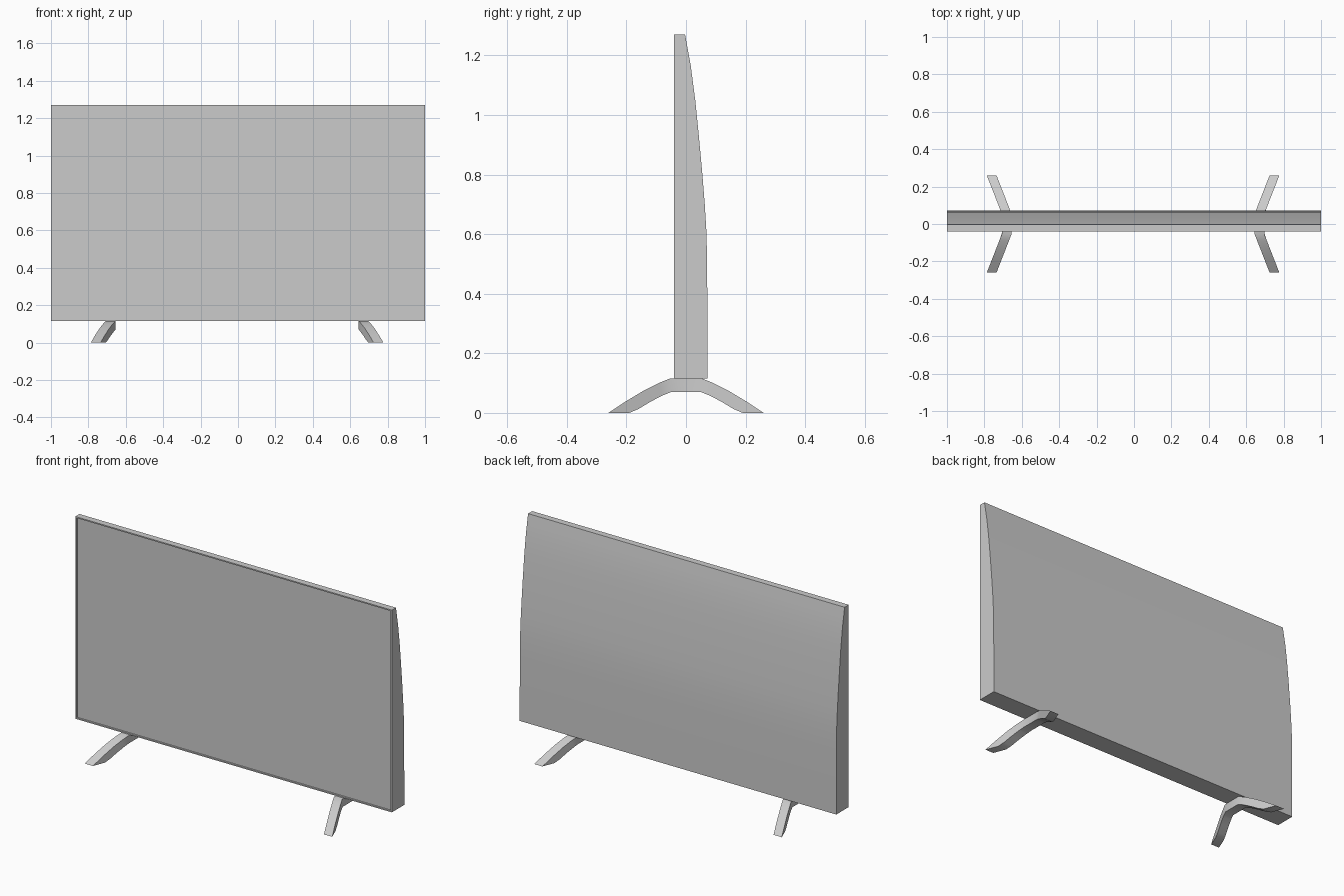
import bpy, bmesh

if "Cube" in bpy.data.objects:
    bpy.data.objects.remove(bpy.data.objects["Cube"])

Z0, Z1 = 0.115, 1.27


def finish(bm, name, angle=0.5):
    bmesh.ops.recalc_face_normals(bm, faces=bm.faces)
    me = bpy.data.meshes.new(name)
    bm.to_mesh(me)
    bm.free()
    ob = bpy.data.objects.new(name, me)
    bpy.context.collection.objects.link(ob)
    bpy.ops.object.select_all(action='DESELECT')
    ob.select_set(True)
    bpy.context.view_layer.objects.active = ob
    bpy.ops.object.shade_smooth_by_angle(angle=angle)
    return ob


# Front frame: thin open-backed box with a bezel and slightly recessed screen
bm = bmesh.new()
bmesh.ops.create_cube(bm, size=1)
for v in bm.verts:
    v.co.x *= 2
    v.co.y = -0.04 if v.co.y < 0 else -0.003
    v.co.z = Z0 if v.co.z < 0 else Z1
bm.normal_update()
back = [f for f in bm.faces if f.normal.y > 0.9]
bmesh.ops.delete(bm, geom=back, context='FACES_ONLY')
screen = [f for f in bm.faces if f.normal.y < -0.9]
bmesh.ops.inset_region(bm, faces=screen, thickness=0.01)
bmesh.ops.inset_region(bm, faces=screen, thickness=0.002, depth=-0.006)
finish(bm, "screen_frame")

# Back cover: curved side profile extruded across the full width
profile = [(-0.003, Z1), (0.006, 1.22), (0.016, 1.165), (0.031, 1.05),
           (0.044, 0.92), (0.055, 0.80), (0.063, 0.70), (0.069, 0.60),
           (0.071, 0.48), (0.072, 0.30), (0.072, Z0), (-0.003, Z0)]
bm = bmesh.new()
ends = [[bm.verts.new((x, y, z)) for y, z in profile] for x in (-1, 1)]
for a in range(len(profile) - 1):
    bm.faces.new((ends[0][a], ends[0][a + 1], ends[1][a + 1], ends[1][a]))
for e in ends:
    bm.faces.new(e)
finish(bm, "back_cover")

# Legs: arched feet that splay outward, section = (top y, top z, bottom y, bottom z)
half = [(0.055, 0.115, 0.050, 0.070), (0.090, 0.101, 0.080, 0.058),
        (0.140, 0.076, 0.120, 0.037), (0.200, 0.040, 0.160, 0.013),
        (0.260, 0.000, 0.190, 0.000)]
sections = [(-a, b, -c, d) for a, b, c, d in reversed(half)] + half


def inner_x(y):
    return 0.655 + 0.08 * max(0, abs(y) - 0.055) / 0.205


def leg(name, side, shift):
    bm = bmesh.new()
    rings = []
    for ty, tz, by, bz in sections:
        pts = [(inner_x(ty), ty, tz), (inner_x(ty) + 0.052, ty, tz),
               (inner_x(by) + 0.052, by, bz), (inner_x(by), by, bz)]
        rings.append([bm.verts.new((side * (x + shift), y, z)) for x, y, z in pts])
    for r, s in zip(rings, rings[1:]):
        for i in range(4):
            j = (i + 1) % 4
            bm.faces.new((r[i], r[j], s[j], s[i]))
    for r in (rings[0], rings[-1]):
        bm.faces.new(r)
    finish(bm, name)


leg("left_leg", -1, 0)
leg("right_leg", 1, -0.01)
